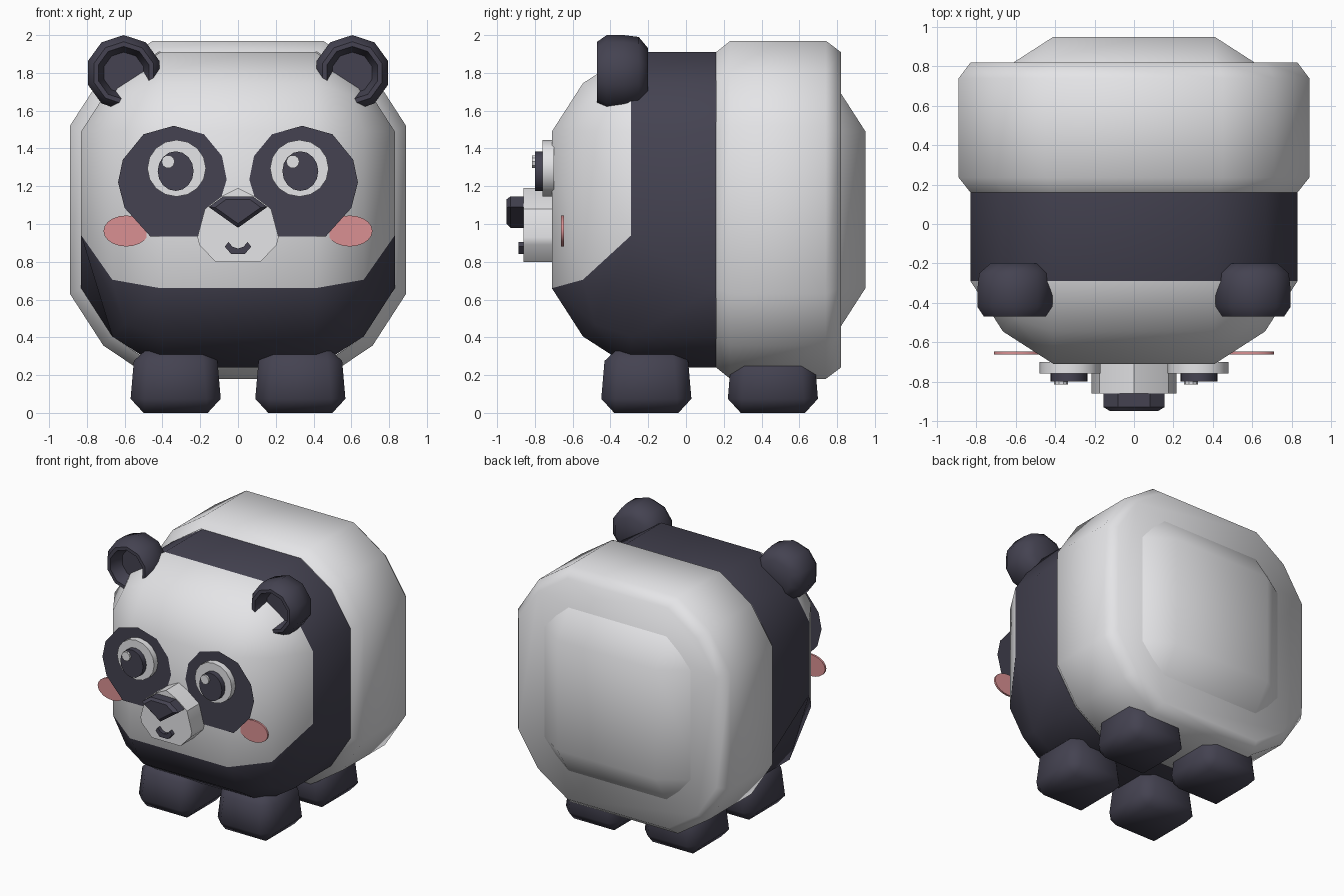
import bpy, bmesh, math
from mathutils import Vector

if "Cube" in bpy.data.objects:
    bpy.data.objects.remove(bpy.data.objects["Cube"])


def material(name, rgb):
    m = bpy.data.materials.new(name)
    m.diffuse_color = (*rgb, 1)
    m.use_nodes = True
    m.node_tree.nodes["Principled BSDF"].inputs["Base Color"].default_value = m.diffuse_color
    return m


WHITE = material("soft white", (0.80, 0.80, 0.82))
DARK = material("charcoal", (0.058, 0.055, 0.082))
PINK = material("blush pink", (0.70, 0.28, 0.29))


def finish(name, bm, mats, angle=35, recalc=True):
    if recalc:
        bmesh.ops.recalc_face_normals(bm, faces=bm.faces[:])
    me = bpy.data.meshes.new(name)
    bm.to_mesh(me)
    bm.free()
    for m in mats:
        me.materials.append(m)
    ob = bpy.data.objects.new(name, me)
    bpy.context.collection.objects.link(ob)
    bpy.ops.object.select_all(action='DESELECT')
    ob.select_set(True)
    bpy.context.view_layer.objects.active = ob
    bpy.ops.object.shade_smooth_by_angle(angle=math.radians(angle))
    return ob


def loft(name, rings, mat, caps=(True, True), angle=35):
    """Skin a list of equal-length point rings."""
    bm = bmesh.new()
    loops = [[bm.verts.new(p) for p in r] for r in rings]
    n = len(loops[0])
    for a, b in zip(loops, loops[1:]):
        for i in range(n):
            bm.faces.new((a[i], a[(i + 1) % n], b[(i + 1) % n], b[i]))
    if caps[0]:
        bm.faces.new(loops[0][::-1])
    if caps[1]:
        bm.faces.new(loops[-1])
    return finish(name, bm, [mat], angle)


def oval(cx, cz, rx, rz, n, phase=0.0):
    return [(cx + rx * math.cos(math.tau * i / n + phase),
             cz + rz * math.sin(math.tau * i / n + phase)) for i in range(n)]


def plate(name, outline, y0, y1, mat):
    """Extrude an xz outline from y0 (back) to y1 (front)."""
    return loft(name, [[(x, y, z) for x, z in outline] for y in (y0, y1)], mat)


def mirrored(half):
    """Complete a right-hand outline (top to bottom) with its mirror image."""
    return half + [(-x, z) for x, z in reversed(half) if x > 0.001]


# Body: rounded cube with dark belt and belly
ZC = 1.075
bm = bmesh.new()
bmesh.ops.create_cube(bm, size=2)
for v in bm.verts:
    v.co = Vector((v.co.x * 0.83, 0.12 + v.co.y * 0.83, ZC + v.co.z * 0.835))
bmesh.ops.bevel(bm, geom=bm.edges[:], offset=0.42, segments=2, profile=0.37,
                affect='EDGES')
bmesh.ops.bisect_plane(bm, geom=bm.verts[:] + bm.edges[:] + bm.faces[:],
                       plane_co=(0, 0.16, 0), plane_no=(0, 1, 0))
for f in bm.faces:
    c = f.calc_center_median()
    f.material_index = int(c.y < 0.16 and (c.y > -0.29 or c.z < 0.655))
for v in bm.verts:  # sweep the face's lower edge upward at the sides
    x, y, z = abs(v.co.x), v.co.y, v.co.z
    if abs(z - 0.66) < 0.03:
        if x > 0.81 and abs(y + 0.29) < 0.03:
            v.co.z = 0.94
        elif 0.6 < x < 0.75 and -0.6 < y < -0.5:
            v.co.z = 0.705
finish("body", bm, [WHITE, DARK], 60)

# Thick white band around the rear
q = [(0.83, 0.415), (0.665, 0.67), (0.42, 0.835)]
quad = q + [(-x, z) for x, z in reversed(q)]
section = quad + [(-x, -z) for x, z in quad]
loft("rear_band",
     [[(x * s, y, ZC + z * s) for x, z in section]
      for y, s in ((0.16, 1.0), (0.235, 1.072), (0.74, 1.072), (0.82, 1.0))],
     WHITE, (False, True), 60)

# Legs: chamfered blocks, slightly narrower at the top
for side, sx in (("right", 1), ("left", -1)):
    for end, cy in (("front", -0.21), ("rear", 0.46)):
        bm = bmesh.new()
        bmesh.ops.create_cube(bm, size=1)
        for v in bm.verts:
            k = 0.49 if v.co.z < 0 else 0.43
            v.co = Vector((sx * 0.33 + v.co.x * k, cy + v.co.y * k,
                           0.35 * (v.co.z + 0.5)))
        bmesh.ops.bevel(bm, geom=bm.edges[:], offset=0.075, segments=1,
                        affect='EDGES')
        finish(f"{end}_leg_{side}", bm, [DARK], 50)

PATCH = [(0.34, 1.52), (0.18, 1.475), (0.085, 1.36), (0.06, 1.235), (0.11, 1.07),
         (0.21, 0.935), (0.465, 0.935), (0.60, 1.085), (0.635, 1.22), (0.61, 1.34),
         (0.50, 1.475)]

for side, s in (("right", 1), ("left", -1)):
    # Ears: domed back, hollow front
    profile = ((-0.20, 0.13), (-0.25, 0.19), (-0.33, 0.20), (-0.42, 0.20),
               (-0.47, 0.165), (-0.47, 0.14), (-0.37, 0.11))
    loft(f"ear_{side}", [[(x, y, z) for x, z in
                          oval(s * 0.605, 1.80, r, r, 10, math.pi / 10)]
                         for y, r in profile], DARK, angle=50)

    # Eye patch: a flat sheet lying on the face
    bm = bmesh.new()
    pts = PATCH if s > 0 else [(-x, z) for x, z in reversed(PATCH)]
    f = bm.faces.new([bm.verts.new((x, -0.715, z)) for x, z in pts])
    f.normal_update()
    if f.normal.y > 0:
        f.normal_flip()
    finish(f"eye_patch_{side}", bm, [DARK], recalc=False)

    # Eye, pupil and highlight
    plate(f"eye_{side}", oval(s * 0.325, 1.295, 0.155, 0.15, 16), -0.70, -0.76, WHITE)
    plate(f"pupil_{side}", oval(s * 0.33, 1.28, 0.095, 0.105, 16), -0.76, -0.80, DARK)
    plate(f"eye_highlight_{side}", oval(s * 0.33 - 0.04, 1.33, 0.035, 0.035, 10),
          -0.79, -0.815, WHITE)

    # Cheek
    plate(f"cheek_{side}", oval(s * 0.592, 0.963, 0.12, 0.082, 20), -0.647, -0.662, PINK)

# Muzzle
plate("muzzle", mirrored([(0, 1.19), (0.09, 1.145), (0.175, 1.08), (0.215, 0.93),
                          (0.205, 0.89), (0.12, 0.80)]), -0.70, -0.86, WHITE)

# Nose: chamfered front
nose = mirrored([(0.08, 1.145), (0.155, 1.09), (0, 0.98)])
loft("nose", [[(x * k, y, 1.08 + (z - 1.08) * k) for x, z in nose]
              for y, k in ((-0.85, 1), (-0.93, 1), (-0.95, 0.78))], DARK)

# Mouth
plate("mouth", mirrored([(0, 0.87), (0.03, 0.88), (0.05, 0.905), (0.07, 0.88),
                         (0.035, 0.84)]), -0.85, -0.888, DARK)
